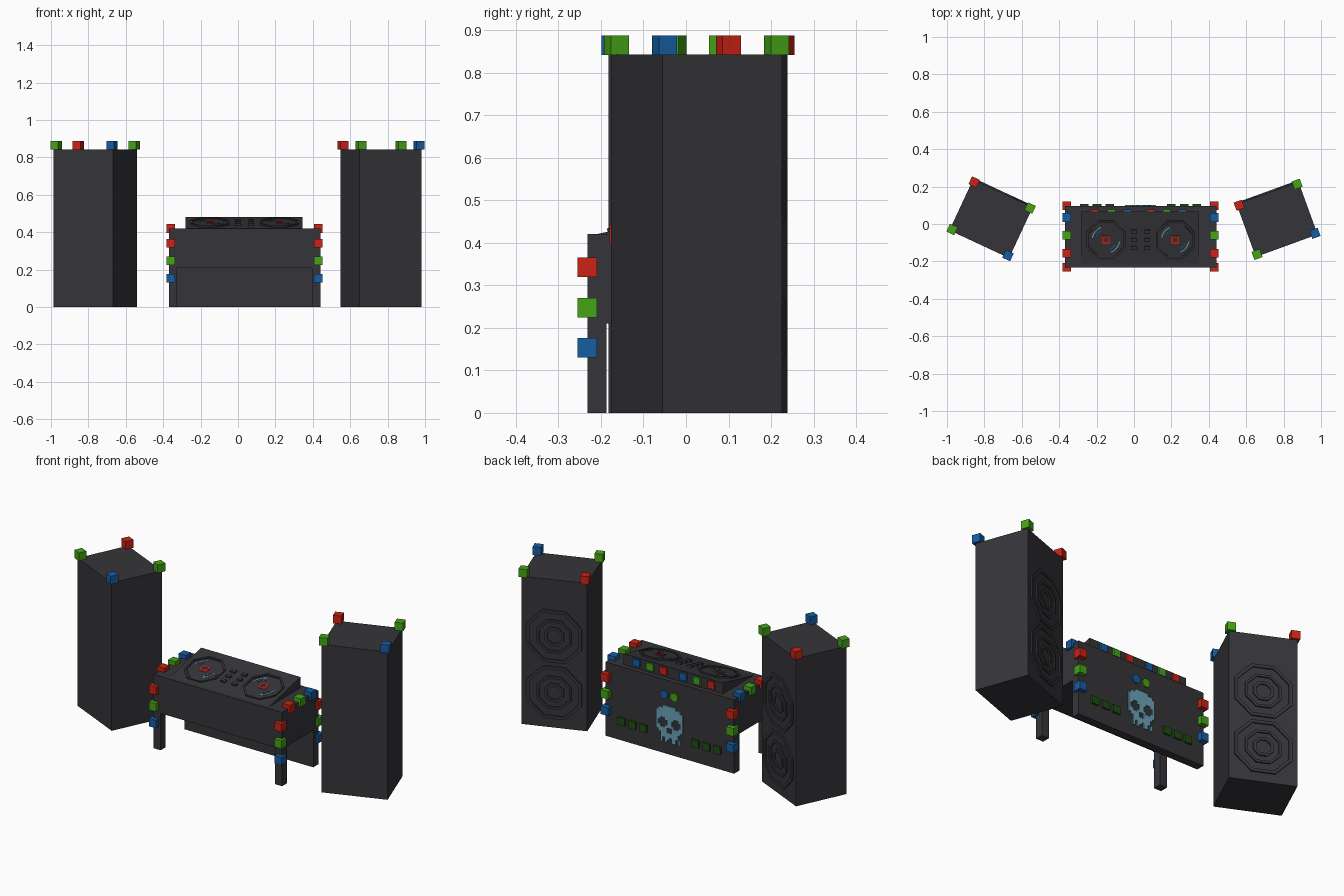
import bpy
import bmesh
from math import cos, sin, pi, radians, atan2
from mathutils import Matrix, Vector

if "Cube" in bpy.data.objects:
    bpy.data.objects.remove(bpy.data.objects["Cube"], do_unlink=True)


def material(name, rgb):
    mat = bpy.data.materials.new(name)
    mat.use_nodes = True
    mat.diffuse_color = (*rgb, 1)
    mat.node_tree.nodes["Principled BSDF"].inputs["Base Color"].default_value = (*rgb, 1)
    return mat


DARK = material("charcoal", (0.036, 0.036, 0.042))
RED = material("red", (0.6, 0.016, 0.008))
GREEN = material("green", (0.06, 0.37, 0.008))
BLUE = material("blue", (0.008, 0.11, 0.37))
PALE = material("pale blue", (0.15, 0.36, 0.48))
DEEP = material("deep green", (0.013, 0.075, 0.006))


def finish(name, bm, mat, matrix=Matrix()):
    bm.transform(matrix)
    bmesh.ops.recalc_face_normals(bm, faces=bm.faces)
    mesh = bpy.data.meshes.new(name)
    bm.to_mesh(mesh)
    bm.free()
    mesh.materials.append(mat)
    obj = bpy.data.objects.new(name, mesh)
    bpy.context.collection.objects.link(obj)
    return obj


def add_box(bm, centre, size):
    place = Matrix.Translation(centre) @ Matrix.Diagonal((*size, 1))
    bmesh.ops.create_cube(bm, size=1, matrix=place)


def box(name, mat, centre, size, matrix=Matrix()):
    bm = bmesh.new()
    add_box(bm, centre, size)
    return finish(name, bm, mat, matrix)


def ring(name, mat, outer, inner, depth, matrix, sides=8, start=0, count=None):
    """Polygonal ring, or an arc of it, standing on the local XY plane."""
    bm = bmesh.new()
    full = count is None
    steps = sides if full else count + 1
    loops = []
    for i in range(steps):
        a = 2 * pi * (i + start + 0.5) / sides
        loops.append([bm.verts.new((r * cos(a), r * sin(a), z))
                      for r, z in ((outer, 0), (outer, depth), (inner, depth), (inner, 0))])
    for i in range(steps if full else steps - 1):
        a, b = loops[i], loops[(i + 1) % steps]
        for k in range(4):
            n = (k + 1) % 4
            bm.faces.new((a[k], a[n], b[n], b[k]))
    if not full:
        bm.faces.new(loops[0])
        bm.faces.new(loops[-1])
    return finish(name, bm, mat, matrix)


def disc(name, mat, radius, depth, matrix, sides=8):
    bm = bmesh.new()
    spin = Matrix.Translation((0, 0, depth / 2)) @ Matrix.Rotation(pi / sides, 4, "Z")
    bmesh.ops.create_cone(bm, cap_ends=True, segments=sides, radius1=radius,
                          radius2=radius, depth=depth, matrix=spin)
    return finish(name, bm, mat, matrix)


FACE_BACK = Matrix.Rotation(-pi / 2, 4, "X")
LAMP = (0.046, 0.046, 0.046)

# Speaker towers with ringed drivers and corner lamps
WIDTH, DEPTH, HEIGHT = 0.352, 0.30, 0.842
for side, x, y, turn in (("left", 0.765, 0.025, 20), ("right", -0.764, 0.028, -25)):
    tower = Matrix.Translation((x, y, 0)) @ Matrix.Rotation(radians(turn), 4, "Z")
    box(side + "_speaker", DARK, (0, 0, HEIGHT / 2), (WIDTH, DEPTH, HEIGHT), tower)
    for level, z in (("lower", 0.2), ("upper", 0.52)):
        spot = tower @ Matrix.Translation((0, DEPTH / 2, z)) @ FACE_BACK
        for part, outer, inner in (("rim", 0.16, 0.142), ("cone_ring", 0.1, 0.086),
                                   ("dust_cap_ring", 0.056, 0.04)):
            ring(f"{side}_{level}_{part}", DARK, outer, inner, 0.008, spot)
    for sx, sy, mat in ((-1, -1, GREEN), (1, -1, BLUE), (1, 1, GREEN), (-1, 1, RED)):
        box(side + "_speaker_lamp", mat, (sx * 0.165, sy * 0.14, HEIGHT + 0.022), LAMP, tower)

# Booth table: deep top, back panel and two legs
MID, TOP, BACK = 0.035, 0.42, 0.095
box("table_top", DARK, (MID, -0.0685, 0.315), (0.81, 0.327, 0.21))
box("back_panel", DARK, (MID, BACK - 0.023, 0.105), (0.81, 0.046, 0.21))
for sx in (-1, 1):
    box("table_leg", DARK, (MID + sx * 0.3825, -0.2095, 0.105), (0.045, 0.045, 0.21))
    # Lamps down the corners and along the side edges
    edge = MID + sx * 0.395
    for y in (-0.232, 0.098):
        for z, mat in ((0.342, RED), (0.247, GREEN), (0.153, BLUE)):
            box("corner_lamp", mat, (edge, y, z), LAMP)
    for y, mat in ((-0.157, RED), (-0.06, GREEN), (0.035, BLUE)):
        box("edge_lamp", mat, (edge, y, TOP), LAMP)

# Wedge-shaped mixing console
LEFT, RIGHT, FRONT, REAR, RISE = -0.28, 0.345, -0.21, 0.068, 0.062
bm = bmesh.new()
ends = [[bm.verts.new((x, y, z)) for y, z in ((FRONT, TOP), (REAR, TOP), (REAR, TOP + RISE))]
        for x in (LEFT, RIGHT)]
bm.faces.new(ends[0])
bm.faces.new(ends[1])
for k in range(3):
    n = (k + 1) % 3
    bm.faces.new((ends[0][k], ends[0][n], ends[1][n], ends[1][k]))
finish("console", bm, DARK)

# Turntables and buttons on the sloping deck
tilt = atan2(RISE, REAR - FRONT)
deck = Matrix.Translation((MID, FRONT, TOP)) @ Matrix.Rotation(tilt, 4, "X")
for sx in (-1, 1):
    spot = deck @ Matrix.Translation((sx * 0.185, 0.13, 0))
    ring("turntable_rim", DARK, 0.112, 0.1, 0.008, spot)
    disc("turntable_platter", DARK, 0.095, 0.004, spot)
    ring("record_label", RED, 0.031, 0.018, 0.007, spot, sides=4)
    for start in (7, 19):
        ring("record_glint", PALE, 0.076, 0.07, 0.006, spot, sides=24, start=start, count=4)
        ring("record_inner_glint", BLUE, 0.058, 0.053, 0.006, spot, sides=24, start=start, count=3)
    for row in range(3):
        box("console_button", DARK, (sx * 0.035, 0.085 + row * 0.045, 0.004),
            (0.03, 0.018, 0.012), deck)

# Indicator squares on the console's rear face
for i, x in enumerate((-0.21, -0.12, -0.035, 0.09, 0.175, 0.26)):
    box("indicator", (RED, GREEN, BLUE)[i % 3], (x, REAR + 0.004, TOP + 0.034),
        (0.042, 0.012, 0.04))

# Back panel decoration: key blocks, badges and pixel skull
for sx in (-1, 1):
    for i in range(3):
        box("key_block", DEEP, (MID + sx * (0.165 + i * 0.068), BACK + 0.004, 0.11),
            (0.046, 0.014, 0.042))
for x, z, mat in ((0.068, 0.335, BLUE), (0.005, 0.335, GREEN)):
    disc("badge", mat, 0.025, 0.007, Matrix.Translation((x, BACK, z)) @ FACE_BACK)

SKULL = (
    "...######...",
    ".##########.",
    "############",
    "############",
    "############",
    "##..####..##",
    "#....##....#",
    "#....##....#",
    "##..####..##",
    "#####..#####",
    ".####..####.",
    "..########..",
    "..########..",
    "..#.##.##.#.",
    "..#.#..##.#.",
)
CELL = 0.0138
bm = bmesh.new()
for row, line in enumerate(SKULL):
    for col, mark in enumerate(line):
        if mark == "#":
            x = MID - (col - len(line) / 2 + 0.5) * CELL
            z = 0.275 - (row + 0.5) * CELL
            add_box(bm, (x, BACK + 0.003, z), (CELL, 0.008, CELL))
finish("skull_emblem", bm, PALE)
